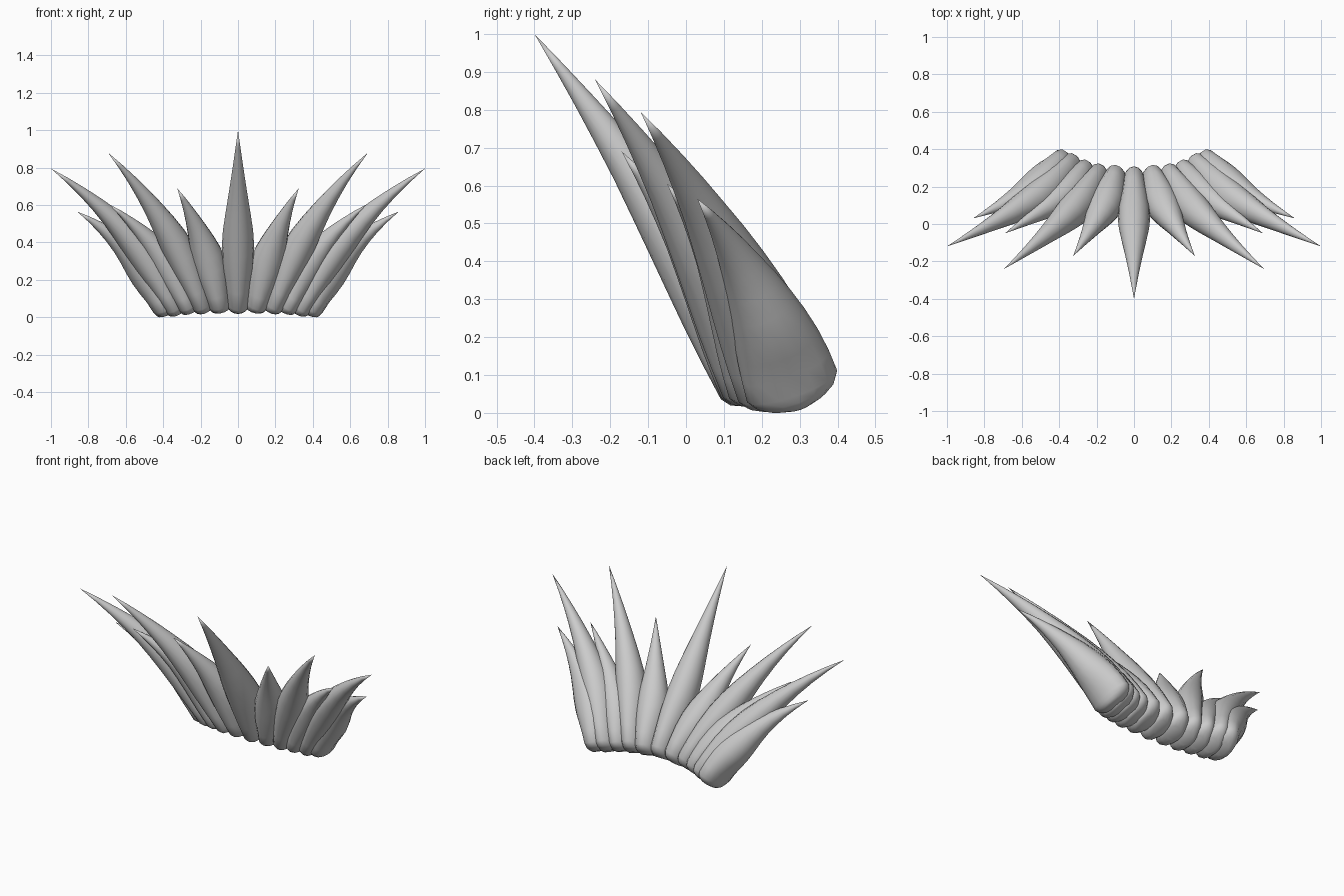
import bpy, bmesh, math
from mathutils import Vector

if "Cube" in bpy.data.objects:
    bpy.data.objects.remove(bpy.data.objects["Cube"])

grey = bpy.data.materials.new("plain_grey")
grey.use_nodes = True
colour = (0.6, 0.6, 0.6, 1)
grey.diffuse_color = colour
grey.node_tree.nodes["Principled BSDF"].inputs["Base Color"].default_value = colour

SIDES = 16
# Blade section along its length: (position, drop below base, width, depth)
PROFILE = [
    (0, 0.045, 0.085, 0.09), (0, 0.034, 0.11, 0.165), (0, 0.016, 0.122, 0.22),
    (0.01, 0, 0.13, 0.248), (0.1, 0, 0.144, 0.24), (0.2, 0, 0.165, 0.224),
    (0.3, 0, 0.174, 0.2), (0.4, 0, 0.162, 0.172), (0.5, 0, 0.135, 0.142),
    (0.6, 0, 0.105, 0.11), (0.7, 0, 0.077, 0.082), (0.8, 0, 0.05, 0.054),
    (0.9, 0, 0.025, 0.027),
]


def blade(name, base, tip, width, depth):
    """Loft a flattened, pointed leaf along a gently outward-bending path."""
    base, tip = Vector(base), Vector(tip)
    lean = tip.x
    bend = (base + tip) / 2 + Vector((-0.12 * lean, 0.03, 0.02 + 0.035 * abs(lean)))
    bm = bmesh.new()
    rings = []
    for t, drop, w, d in PROFILE:
        centre = base * (1 - t) ** 2 + bend * 2 * t * (1 - t) + tip * t * t
        along = ((bend - base) * (1 - t) + (tip - bend) * t).normalized()
        back = Vector((0, 0.88, 0.47))
        back = (back - along * back.dot(along)).normalized()
        side = along.cross(back)
        centre -= along * drop
        ring = []
        for i in range(SIDES):
            a = math.tau * i / SIDES
            ring.append(bm.verts.new(centre + side * math.cos(a) * w * width / 2
                                     + back * math.sin(a) * d * depth / 2))
        rings.append(ring)
    for low, high in zip(rings, rings[1:]):
        for i in range(SIDES):
            j = (i + 1) % SIDES
            bm.faces.new((low[i], low[j], high[j], high[i]))
    # Closed foot and sharp point
    bm.faces.new(rings[0][::-1])
    point = bm.verts.new(tip)
    for i in range(SIDES):
        bm.faces.new((rings[-1][i], rings[-1][(i + 1) % SIDES], point))
    bmesh.ops.recalc_face_normals(bm, faces=bm.faces)
    mesh = bpy.data.meshes.new(name)
    bm.to_mesh(mesh)
    bm.free()
    mesh.materials.append(grey)
    obj = bpy.data.objects.new(name, mesh)
    bpy.context.collection.objects.link(obj)
    bpy.ops.object.select_all(action="DESELECT")
    obj.select_set(True)
    bpy.context.view_layer.objects.active = obj
    bpy.ops.object.shade_smooth_by_angle(angle=math.radians(50))


# Central blade, then mirrored pairs fanning outwards
blade("centre_blade", (0, 0.205, 0.088), (0, -0.4, 1), 1, 1)
PAIRS = [
    ("inner_short_blade", (0.1, 0.208, 0.086), (0.325, -0.17, 0.69), 1.05, 1),
    ("inner_long_blade", (0.19, 0.215, 0.082), (0.695, -0.24, 0.88), 0.98, 1),
    ("middle_short_blade", (0.265, 0.232, 0.076), (0.69, -0.05, 0.605), 0.98, 1),
    ("outer_long_blade", (0.335, 0.262, 0.07), (1, -0.12, 0.795), 1, 1.05),
    ("outer_short_blade", (0.39, 0.282, 0.064), (0.86, 0.03, 0.565), 1.1, 1.02),
]
for name, base, tip, width, depth in PAIRS:
    for label, s in (("left", 1), ("right", -1)):
        blade(f"{label}_{name}", (s * base[0], *base[1:]), (s * tip[0], *tip[1:]), width, depth)
